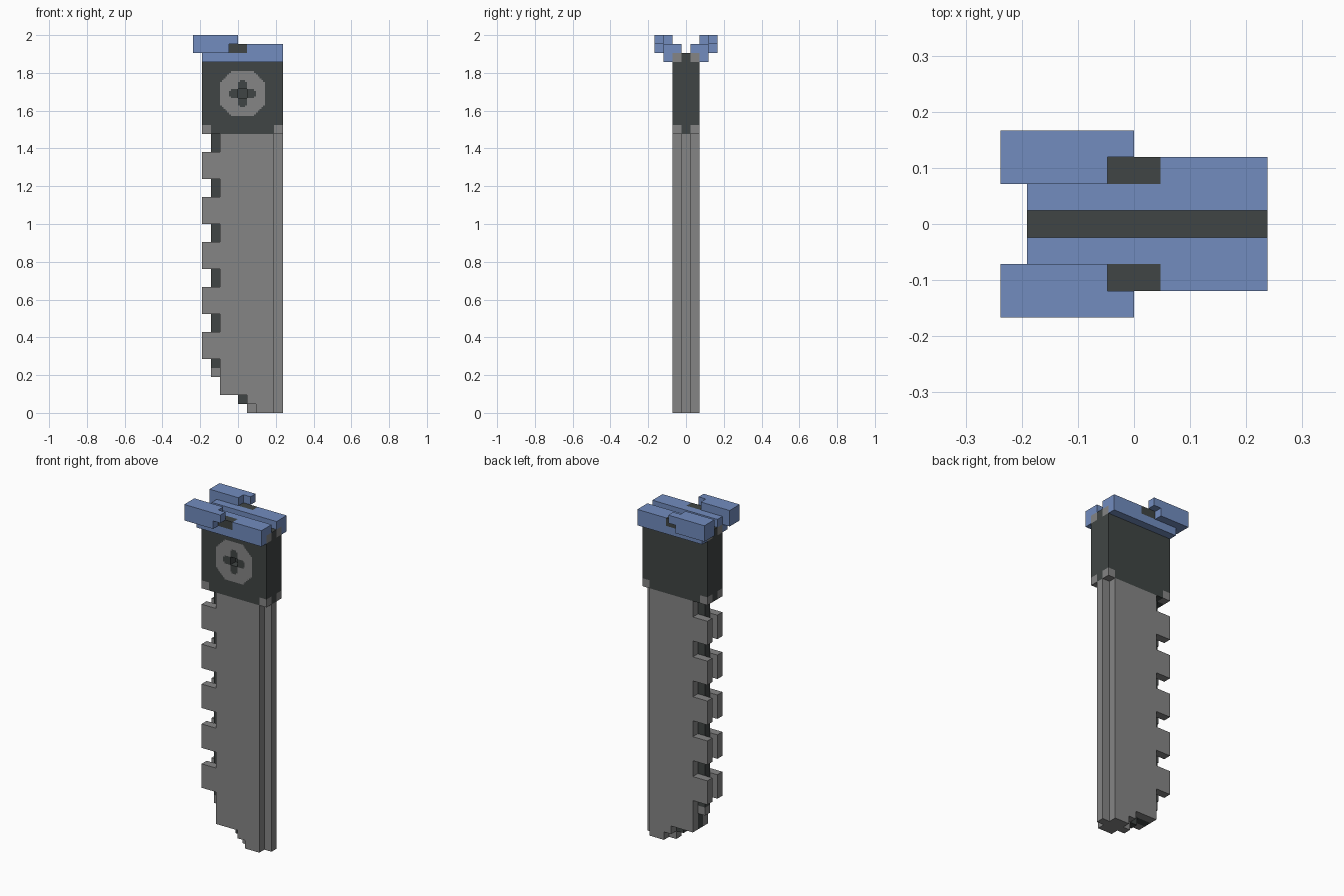
import bpy, bmesh
from mathutils import Vector
from itertools import product

if "Cube" in bpy.data.objects:
    bpy.data.objects.remove(bpy.data.objects["Cube"], do_unlink=True)

U = 2 / 42  # size of one block


def material(name, rgb):
    m = bpy.data.materials.new(name)
    m.use_nodes = True
    m.diffuse_color = (*rgb, 1)
    bsdf = m.node_tree.nodes["Principled BSDF"]
    bsdf.inputs["Base Color"].default_value = (*rgb, 1)
    bsdf.inputs["Roughness"].default_value = 0.8
    return m


GREY = material("steel grey", (0.235, 0.235, 0.235))
DARK = material("charcoal", (0.051, 0.060, 0.058))
BLUE = material("guard blue", (0.168, 0.265, 0.520))


def finish(name, bm, mats):
    bmesh.ops.remove_doubles(bm, verts=bm.verts, dist=1e-5)
    bmesh.ops.dissolve_limit(bm, angle_limit=0.01, verts=bm.verts,
                             edges=bm.edges, delimit={'MATERIAL'})
    me = bpy.data.meshes.new(name)
    bm.to_mesh(me)
    bm.free()
    for m in mats:
        me.materials.append(m)
    ob = bpy.data.objects.new(name, me)
    bpy.context.collection.objects.link(ob)
    return ob


def cells(x0, x1, y0, y1, z0, z1):
    """Blocks in a box; rows in y are numbered from -3 to 3."""
    return set(product(range(x0, x1), range(y0, y1 + 1), range(z0, z1)))


def mirrored(blocks):
    return blocks | {(x, -y, z) for x, y, z in blocks}


def build(name, blocks, mats, rule=lambda c: 0):
    """Outer skin of a set of blocks, coloured per block by a rule."""
    bm = bmesh.new()
    for c in sorted(blocks):
        centre = Vector((c[0] + 0.5, c[1], c[2] + 0.5))
        for axis, sign in product(range(3), (-1, 1)):
            n = [0, 0, 0]
            n[axis] = sign
            if tuple(a + b for a, b in zip(c, n)) in blocks:
                continue
            n = Vector(n)
            u = Vector([float(i == (axis + 1) % 3) for i in range(3)])
            v = n.cross(u)
            quad = [centre + (n + a * u + b * v) / 2
                    for a, b in ((-1, -1), (1, -1), (1, 1), (-1, 1))]
            f = bm.faces.new([bm.verts.new(p * U) for p in quad])
            f.material_index = rule(c)
    return finish(name, bm, mats)


# Blade sides, with the toothed edge
side = cells(-2, 4, 1, 1, 2, 31) | cells(1, 4, 1, 1, 1, 2) | cells(2, 4, 1, 1, 0, 1)
for z in range(6, 31, 5):
    side |= cells(-4, -2, 1, 1, z, z + 3)
build("blade_sides", mirrored(side), [GREY])

# Blade core: dark, with a grey spine and tip blocks
core = (cells(-3, 5, 0, 0, 4, 31) | cells(-2, 5, 0, 0, 2, 4)
        | cells(0, 5, 0, 0, 1, 2) | cells(1, 5, 0, 0, 0, 1))
build("blade_core", core, [DARK, GREY],
      lambda c: int(c[0] == 4 or c[2] == 0 or (c[0] == -3 and c[2] == 4)))

# Hilt block with grey corners and a socket in the front
hilt = cells(-4, 5, -1, 1, 31, 40) - {(0, -1, 35)}
build("hilt", hilt, [DARK, GREY],
      lambda c: int(c[0] in (-4, 4) and c[1] != 0 and c[2] in (31, 39)))

# Clasps and guard rails
clasp = mirrored(cells(-1, 1, 2, 2, 40, 41))
build("guard_clasps", clasp, [DARK])
rail = cells(-4, 5, 1, 2, 40, 41) | cells(-4, 5, 2, 2, 39, 40)
build("guard_rails", mirrored(rail) - clasp, [BLUE])
wing = cells(-5, -1, 3, 3, 40, 42) | cells(-1, 0, 3, 3, 41, 42)
wing |= cells(-5, -1, 2, 2, 41, 42) | cells(-5, -4, 2, 2, 40, 41)
build("guard_wings", mirrored(wing), [BLUE])


# Medallion: thin stepped octagon with a cross cut out of it
def in_medallion(a, b):
    lo, hi = sorted((abs(a), abs(b)))
    octagon = lo + hi < 3.75
    cross = lo < 0.5 and hi < 1.5 and not (lo > 0.25 and hi > 1.25)
    return octagon and not cross


STEPS = 5
bm = bmesh.new()
half = 0.5 / STEPS
for i, j in product(range(5 * STEPS), repeat=2):
    a, b = (i + 0.5) / STEPS - 2.5, (j + 0.5) / STEPS - 2.5
    if in_medallion(a, b):
        bm.faces.new([bm.verts.new(Vector((0.5 + a + s * half, -1.53, 35.5 + b + t * half)) * U)
                      for s, t in ((-1, -1), (1, -1), (1, 1), (-1, 1))])
finish("medallion", bm, [GREY])
